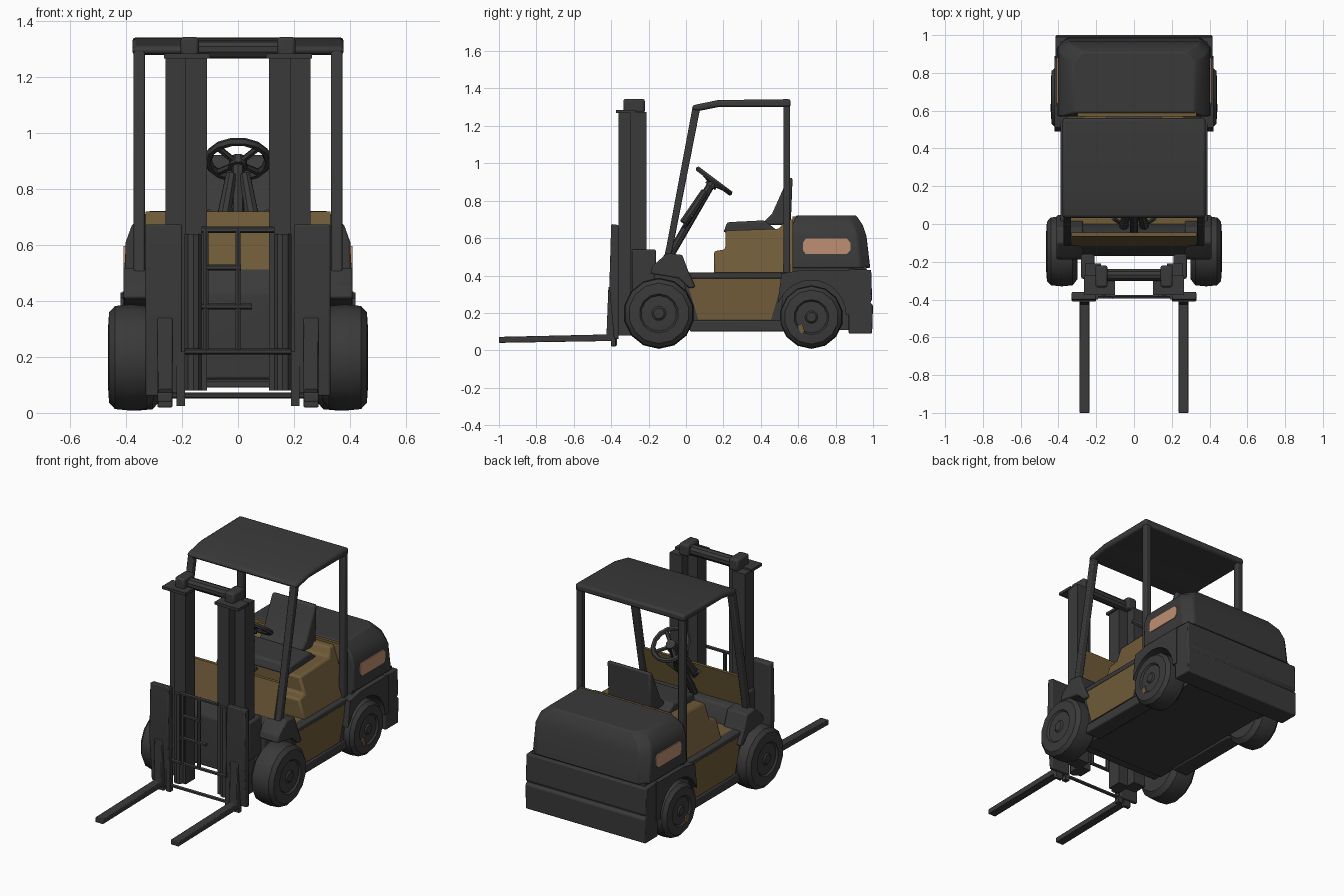
import bpy, bmesh, math
from mathutils import Vector, Matrix

start_cube = bpy.data.objects.get("Cube")
if start_cube:
    bpy.data.objects.remove(start_cube, do_unlink=True)


def make_material(name, red, green, blue):
    material = bpy.data.materials.new(name)
    material.use_nodes = True
    colour = (red, green, blue, 1)
    material.diffuse_color = colour
    shader = next(n for n in material.node_tree.nodes if n.type == 'BSDF_PRINCIPLED')
    shader.inputs["Base Color"].default_value = colour
    return material


dark = make_material("dark grey", .042, .042, .042)
brown = make_material("ochre brown", .16, .105, .04)
salmon = make_material("lamp salmon", .52, .275, .17)


def finish(name, bm, material, bevel=0, segments=2):
    """Turn a bmesh into a shaded object, with optional rounded edges."""
    bmesh.ops.recalc_face_normals(bm, faces=bm.faces)
    mesh = bpy.data.meshes.new(name)
    bm.to_mesh(mesh)
    bm.free()
    mesh.materials.append(material)
    mesh.shade_smooth()
    mesh.set_sharp_from_angle(angle=math.radians(35))
    obj = bpy.data.objects.new(name, mesh)
    bpy.context.collection.objects.link(obj)
    if bevel:
        modifier = obj.modifiers.new("rounded edges", 'BEVEL')
        modifier.width = bevel
        modifier.segments = segments
        modifier.limit_method = 'ANGLE'
    return obj


def prism(name, profile, x_low, x_high, material=dark, bevel=0):
    """Extrude a side profile of (y, z) points across x."""
    bm = bmesh.new()
    face = bm.faces.new([bm.verts.new((x_low, y, z)) for y, z in profile])
    result = bmesh.ops.extrude_face_region(bm, geom=[face])
    moved = [v for v in result["geom"] if isinstance(v, bmesh.types.BMVert)]
    bmesh.ops.translate(bm, verts=moved, vec=(x_high - x_low, 0, 0))
    return finish(name, bm, material, bevel)


def box(name, x, y, z, material=dark, bevel=0):
    corners = [(y[0], z[0]), (y[1], z[0]), (y[1], z[1]), (y[0], z[1])]
    return prism(name, corners, x[0], x[1], material, bevel)


def rod(name, start, end, radius, sides=8, end_radius=None):
    start, end = Vector(start), Vector(end)
    along = end - start
    turn = along.to_track_quat('Z', 'Y').to_matrix().to_4x4()
    bm = bmesh.new()
    bmesh.ops.create_cone(bm, cap_ends=True, segments=sides, radius1=radius,
                          radius2=end_radius or radius, depth=along.length,
                          matrix=Matrix.Translation((start + end) / 2) @ turn)
    return finish(name, bm, dark)


def lathe(name, profile, centre, matrix, sides, closed=False):
    """Spin (radius, height) points round the local z axis."""
    bm = bmesh.new()
    rings = []
    for radius, height in profile:
        rings.append([bm.verts.new((radius * math.cos(math.tau * i / sides),
                                    radius * math.sin(math.tau * i / sides), height))
                      for i in range(sides)])
    pairs = list(zip(rings, rings[1:]))
    if closed:
        pairs.append((rings[-1], rings[0]))
    else:
        bm.faces.new(rings[0])
        bm.faces.new(rings[-1])
    for lower, upper in pairs:
        for i in range(sides):
            j = (i + 1) % sides
            bm.faces.new((lower[i], lower[j], upper[j], upper[i]))
    bm.transform(Matrix.Translation(centre) @ matrix)
    return finish(name, bm, dark)


def span(side, inner, outer):
    return sorted((side * inner, side * outer))


# Chassis, front deck and floor
box("chassis", (-.29, .29), (-.1, .9), (.11, .41))
prism("front_deck", [(-.17, .12), (-.17, .43), (-.11, .52), (-.05, .51), (0, .42), (0, .12)],
      -.3, .3, dark, .01)
box("floor", (-.36, .36), (0, .55), (.4, .415), brown)
prism("front_cowl", [(-.115, .51), (-.095, .51), (-.045, .72), (-.065, .72)], -.33, .33, brown)

# Engine hood with sides leaning inwards
hood = prism("engine_hood", [(.15, .4), (.15, .53), (.21, .54), (.21, .64), (.5, .65), (.53, .7),
                             (.62, .7), (.62, .4)], -.36, .36, brown, .012)
for vertex in hood.data.vertices:
    vertex.co.x *= 1 - .9 * (vertex.co.z - .4)

# Seat and the wall behind it
prism("seat_cushion", [(.2, .63), (.22, .685), (.42, .695), (.5, .63)], -.21, .21, dark, .012)
prism("seat_back", [(.4, .67), (.46, .73), (.545, .92), (.57, .925), (.56, .67)],
      -.15, .15, dark, .012)
box("rear_wall", (-.3, .33), (.57, .6), (.6, .715), brown)

# Upper counterweight, tapering inwards towards the top
bm = bmesh.new()
layers = [(.44, .407, .57, .985), (.61, .402, .57, .965), (.67, .38, .57, .945), (.722, .32, .59, .91)]
rings = []
for height, half, front, back in layers:
    cut = .05
    outline = [(-half, front), (half, front), (half, back - cut), (half - cut, back),
               (cut - half, back), (-half, back - cut)]
    rings.append([bm.verts.new((x, y, height)) for x, y in outline])
for lower, upper in zip(rings, rings[1:]):
    for i in range(len(lower)):
        j = (i + 1) % len(lower)
        bm.faces.new((lower[i], lower[j], upper[j], upper[i]))
bm.faces.new(rings[0])
bm.faces.new(rings[-1])
finish("counterweight_top", bm, dark, .008)

# Lower counterweight with a grooved back
prism("counterweight_base", [(.87, .09), (.995, .09), (1, .24), (.985, .255), (.995, .27),
                             (.99, .43), (.87, .435)], -.415, .415, dark, .006)
box("counterweight_joint", (-.39, .39), (.57, .965), (.41, .45))

arch = [(.67 + .185 * math.cos(a), .19 + .185 * math.sin(a))
        for a in (math.radians(15 * k) for k in range(11))]

for side, word in ((1, "left"), (-1, "right")):
    # Side body, panel, sill and trim
    prism(f"{word}_body_side", [(.05, .11), (.5, .11), (.53, .4), (-.02, .4)],
          *span(side, .28, .38))
    prism(f"{word}_side_panel", [(.065, .165), (.455, .165), (.52, .385), (0, .385)],
          *span(side, .375, .386), brown)
    box(f"{word}_sill", span(side, .28, .39), (.02, .53), (.1, .16), dark, .008)
    box(f"{word}_trim", span(side, .33, .39), (-.02, .56), (.385, .415), dark, .006)

    # Fenders
    prism(f"{word}_rear_fender", arch + [(.49, .25), (.51, .41), (.62, .43), (.89, .43), (.89, .19)],
          *span(side, .27, .42))
    prism(f"{word}_front_fender", [(-.19, .41), (-.18, .45), (-.1, .52), (-.02, .51), (.01, .43),
                                   (.05, .34), (.02, .33), (-.04, .385)],
          *span(side, .27, .41), dark, .008)

    # Rear side lamp, a thin plate with cut corners
    prism(f"{word}_lamp", [(.64, .515), (.86, .515), (.88, .535), (.88, .575), (.86, .597),
                           (.64, .597), (.625, .575), (.625, .535)],
          *span(side, .4, .409), salmon)

    # Wheels, spun round the axle with a shallow hub
    turn = Matrix.Rotation(side * math.pi / 2, 4, 'Y')
    for end, y, radius, inner, outer in (("front", -.145, .19, .3, .465),
                                         ("rear", .67, .17, .28, .44)):
        width = outer - inner
        lathe(f"{word}_{end}_wheel",
              [(radius * .8, 0), (radius * .97, .025), (radius, width * .5),
               (radius * .97, width - .025), (radius * .85, width - .004),
               (radius * .55, width), (radius * .5, width - .01), (radius * .2, width - .008),
               (radius * .15, width)],
              (side * inner, y, radius + .008), turn, 14)
    prism(f"{word}_rear_hub_mark", [(.595, .13), (.615, .09), (.635, .1), (.62, .145)],
          *span(side, .433, .441), brown)

    # Overhead guard posts
    box(f"{word}_rear_post", span(side, .333, .373), (.52, .557), (.41, 1.31), dark, .006)
    prism(f"{word}_front_post", [(-.115, .5), (-.08, .5), (.075, 1.29), (.035, 1.3)],
          *span(side, .333, .373), dark, .006)

    # Mast of two staggered rails, with top plate and cap
    box(f"{word}_mast_outer_rail", span(side, .175, .26), (-.3, -.21), (.08, 1.275))
    box(f"{word}_mast_inner_rail", span(side, .11, .19), (-.36, -.27), (.08, 1.275))
    box(f"{word}_mast_plate", span(side, .1, .265), (-.375, -.27), (1.268, 1.285))
    box(f"{word}_mast_cap", span(side, .14, .205), (-.335, -.22), (1.27, 1.345), dark, .012)
    box(f"{word}_mast_bracket", span(side, .21, .28), (-.29, -.16), (.3, .54), dark, .01)
    rod(f"{word}_lift_cylinder", (side * .16, -.35, .08), (side * .16, -.35, .64), .032, 10)

    # Carriage plate and fork
    prism(f"{word}_carriage_plate", [(-.385, .06), (-.36, .06), (-.36, .67), (-.4, .675),
                                     (-.41, .34)], *span(side, .2, .33), dark, .006)
    prism(f"{word}_fork", [(-1, .04), (-.4, .05), (-.4, .02), (-.375, .02), (-.375, .34),
                           (-.415, .34), (-.425, .085), (-1, .072)],
          *span(side, .235, .288), dark, .004)
    box(f"{word}_fork_heel", span(side, .19, .22), (-.4, -.37), (.025, .22))

    # Forked housing and control levers of the steering column
    rod(f"{word}_column_leg", (side * .055, -.01, .68), (side * .025, .1, .85), .026, 8, .02)
    rod(f"{word}_lever", (side * .05, -.01, .66), (side * .11, .03, .72), .012, 6)

# Roof, sloping down at the front
prism("guard_roof", [(.03, 1.285), (.035, 1.31), (.17, 1.338), (.56, 1.343), (.56, 1.3),
                     (.17, 1.3), (.07, 1.28)], -.378, .378, dark, .015)

# Mast top bar and ladder rods
rod("mast_top_bar", (-.17, -.27, 1.3), (.17, -.27, 1.3), .033, 10)
for height, low, high in ((.655, -.13, .13), (.52, -.12, .01), (.38, -.13, .05),
                          (.22, -.19, .19), (.062, -.24, .24)):
    rod("ladder_rung", (low, -.385, height), (high, -.385, height), .011, 6)
for x in (-.115, 0):
    rod("ladder_upright", (x, -.385, .22), (x, -.385, .66), .011, 6)

# Steering column, wheel rim, hub and spokes
rod("steering_column", (0, -.09, .5), (0, .13, .88), .022, 8)
centre = Vector((0, .15, .905))
tilt = Matrix.Rotation(math.radians(-37), 4, 'X')
rim = [(.108 + .015 * math.cos(math.tau * k / 6), .015 * math.sin(math.tau * k / 6))
       for k in range(6)]
lathe("steering_rim", rim, centre, tilt, 14, closed=True)
lathe("steering_hub", [(.035, -.035), (.03, .005)], centre, tilt, 10)
for k in range(4):
    angle = math.tau * (k + .5) / 4
    tip = tilt @ Vector((.105 * math.cos(angle), .105 * math.sin(angle), 0))
    rod("steering_spoke", centre - Vector((0, .01, .014)), centre + tip, .012, 6)
